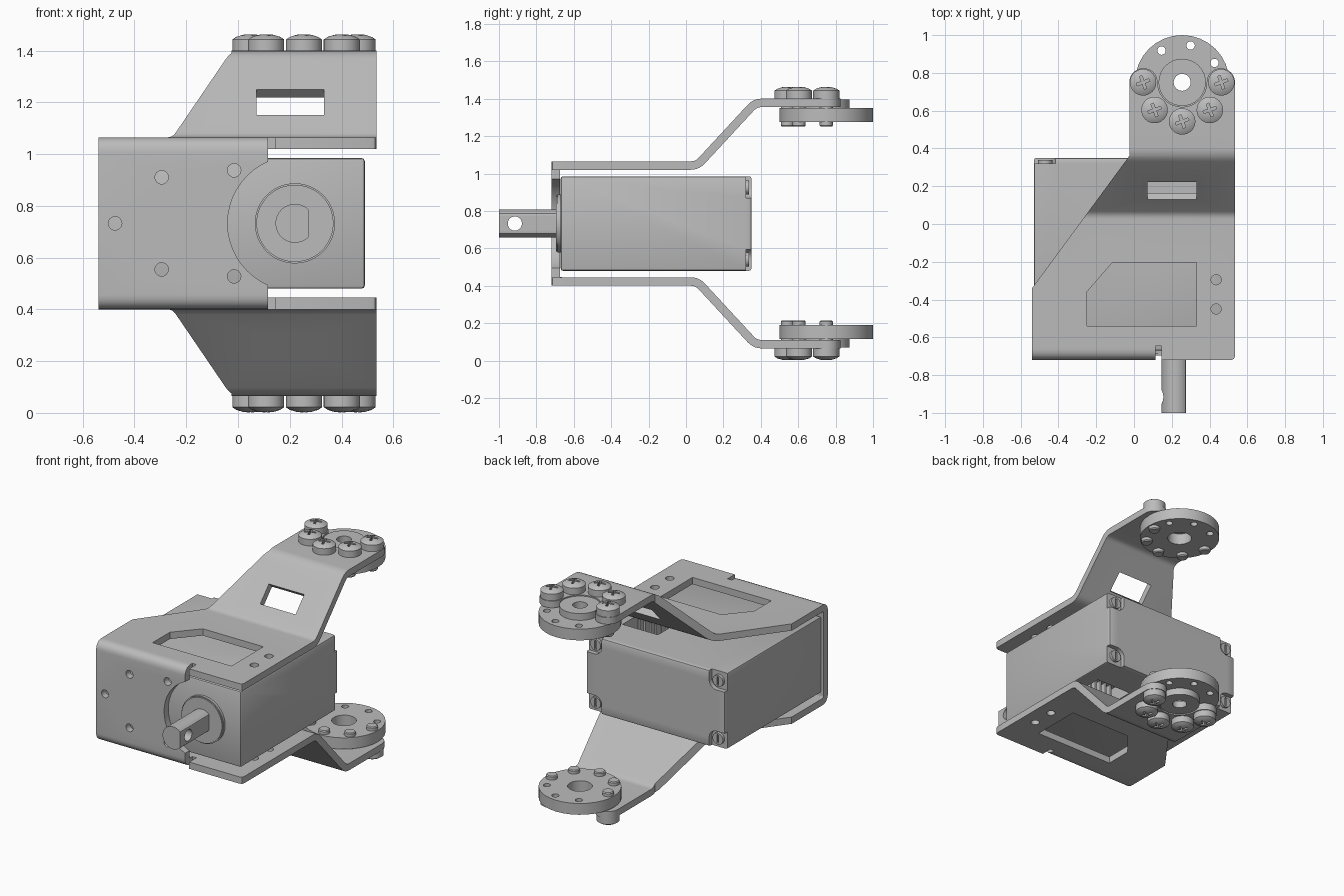
import bpy, bmesh, math
from mathutils import Vector, Matrix

if "Cube" in bpy.data.objects:
    bpy.data.objects.remove(bpy.data.objects["Cube"])

MID = 0.7325            # height of the mirror plane
HUB = (0.255, 0.75)     # centre of the pivot horns
SHAFT = (0.22, MID)     # centre of the output shaft (x, z)
THICK = 0.045           # sheet thickness
parts = []

metal = bpy.data.materials.new("grey metal")
metal.diffuse_color = (0.5, 0.5, 0.5, 1)
metal.use_nodes = True
metal.node_tree.nodes["Principled BSDF"].inputs["Base Color"].default_value = (0.5, 0.5, 0.5, 1)


def make(name, bm, keep=True):
    bmesh.ops.recalc_face_normals(bm, faces=bm.faces)
    mesh = bpy.data.meshes.new(name)
    bm.to_mesh(mesh)
    bm.free()
    mesh.materials.append(metal)
    ob = bpy.data.objects.new(name, mesh)
    bpy.context.collection.objects.link(ob)
    if keep:
        parts.append(ob)
    return ob


def prism(name, pts, axis, lo, hi, keep=True, bevel=0):
    """Extrude a flat outline along an axis."""
    place = {"x": lambda u, v, w: (w, u, v),
             "y": lambda u, v, w: (u, w, v),
             "z": lambda u, v, w: (u, v, w)}[axis]
    bm = bmesh.new()
    a = [bm.verts.new(place(u, v, lo)) for u, v in pts]
    b = [bm.verts.new(place(u, v, hi)) for u, v in pts]
    bm.faces.new(a)
    bm.faces.new(b[::-1])
    for i in range(len(pts)):
        j = (i + 1) % len(pts)
        bm.faces.new((a[i], a[j], b[j], b[i]))
    if bevel:
        bmesh.ops.bevel(bm, geom=bm.edges[:], offset=bevel, segments=2,
                        profile=0.5, affect="EDGES")
    return make(name, bm, keep)


def arc(c, r, start=0, end=360, n=48):
    count = n if abs(end - start) == 360 else n + 1
    angles = [math.radians(start + (end - start) * i / n) for i in range(count)]
    return [(c[0] + r * math.cos(t), c[1] + r * math.sin(t)) for t in angles]


def rect(u0, u1, v0, v1):
    return [(u0, v0), (u1, v0), (u1, v1), (u0, v1)]


def cut(ob, cutters, op="DIFFERENCE"):
    for c in cutters:
        mod = ob.modifiers.new("cut", "BOOLEAN")
        mod.operation, mod.solver, mod.object = op, "EXACT", c
    bpy.context.view_layer.update()
    graph = bpy.context.evaluated_depsgraph_get()
    mesh = bpy.data.meshes.new_from_object(ob.evaluated_get(graph))
    ob.modifiers.clear()
    ob.data = mesh
    for c in cutters:
        bpy.data.objects.remove(c)


def flipped(ob, name, keep=True):
    """Copy reflected in the horizontal middle plane."""
    bm = bmesh.new()
    bm.from_mesh(ob.data)
    bm.transform(Matrix.Translation((0, 0, 2 * MID)) @ Matrix.Diagonal((1, 1, -1, 1)))
    return make(name, bm, keep)


def lathe(name, profile, centre):
    """Turn an (r, z) profile about a vertical axis."""
    bm = bmesh.new()
    vs = [bm.verts.new((r, 0, z)) for r, z in profile]
    es = [bm.edges.new(p) for p in zip(vs, vs[1:])]
    bmesh.ops.spin(bm, geom=vs + es, cent=(0, 0, 0), axis=(0, 0, 1),
                   angle=math.tau, steps=32, use_merge=True)
    bmesh.ops.remove_doubles(bm, verts=bm.verts, dist=1e-5)
    bm.transform(Matrix.Translation((*centre, 0)))
    return make(name, bm)


def fillet(pts, r, n=5):
    out = [Vector(pts[0])]
    for a, b, c in zip(pts, pts[1:], pts[2:]):
        a, b, c = Vector(a), Vector(b), Vector(c)
        p, q = b + (a - b).normalized() * r, b + (c - b).normalized() * r
        for i in range(n + 1):
            t = i / n
            out.append(p * (1 - t) ** 2 + b * 2 * t * (1 - t) + q * t * t)
    return out + [Vector(pts[-1])]


def sheet(path, t):
    """Outline of a folded sheet around its centre line."""
    left, right = [], []
    for i, p in enumerate(path):
        d0 = (p - path[max(i - 1, 0)]).normalized()
        d1 = (path[min(i + 1, len(path) - 1)] - p).normalized()
        d = (d0 + d1).normalized()
        k = t / 2 / max(d.dot(d1 if d1.length else d0), 0.5)
        nrm = Vector((-d.y, d.x)) * k
        left.append(tuple(p + nrm))
        right.append(tuple(p - nrm))
    return left + right[::-1]


# Folded bracket: arm, top plate, front plate, bottom plate, arm
half = [(0.9, 1.3775), (0.37, 1.3775), (0.06, 1.0425), (-0.6975, 1.0425)]
path = fillet(half + [(y, 2 * MID - z) for y, z in half[::-1]], 0.035)
bracket = prism("bracket", sheet(path, THICK), "x", -0.54, 0.535)
outline = ([(-0.54, -0.8), (0.535, -0.8)]
           + arc((0.46, HUB[1]), 0.075, 0, 180, 16)
           + arc(HUB, 0.13, 0, -180, 24)[1:-1]
           + arc((0.05, HUB[1]), 0.075, 0, 180, 16)
           + [(-0.025, 0.36), (-0.54, -0.34)])
cut(bracket, [prism("outline", outline, "z", -0.2, 1.7, False)], "INTERSECT")

# Openings in the bracket
window = [(-0.25, -0.54), (0.33, -0.54), (0.33, -0.205), (-0.115, -0.205), (-0.25, -0.36)]
cutters = [prism("window", window, "z", -0.2, 1.7, False),
           prism("front_cut", rect(0.115, 0.6, -0.8, -0.645), "z", -0.2, 1.7, False),
           prism("boss_cut", arc(SHAFT, 0.26), "y", -0.8, -0.6, False)]
for y in (-0.295, -0.45):
    cutters.append(prism("hole", arc((0.435, y), 0.027, n=24), "z", -0.2, 1.7, False))
for x, dz in ((-0.475, 0), (-0.295, 0.178), (-0.295, -0.178), (-0.015, 0.205), (-0.015, -0.205)):
    cutters.append(prism("hole", arc((x, MID + dz), 0.026, n=24), "y", -0.8, -0.6, False))
along = Vector((0.31, 0.335)).normalized() * 0.067
across = Vector((-along.y, along.x)) * 1.5
mid = Vector((0.177, 1.2))
slot = [mid + along + across, mid - along + across, mid - along - across, mid + along - across]
arm_slot = prism("arm_slot", slot, "x", 0.072, 0.332, False)
cutters += [arm_slot, flipped(arm_slot, "arm_slot_low", False)]
cut(bracket, cutters)

# Flat tabs beside the front fold
tab = [(0.145, -0.72), (0.515, -0.72), (0.529, -0.714), (0.535, -0.7), (0.535, -0.645), (0.145, -0.645)]
upper_tab = prism("upper_tab", tab, "z", 1.02, 1.065)
flipped(upper_tab, "lower_tab")

# Motor housing with connector pockets and recessed rear corners
X0, X1, Z0, Z1 = -0.53, 0.49, 0.48, 0.985
housing = prism("housing", rect(X0, X1, Z0, Z1), "y", -0.67, 0.35, bevel=0.012)
pocket = prism("pocket", rect(0.13, 0.39, -0.07, 0.11), "z", 0.88, 1.1, False)
cutters = [pocket, flipped(pocket, "pocket_low", False)]
for x, sx in ((X0, 1), (X1, -1)):
    for z, sz in ((Z0, 1), (Z1, -1)):
        corner = [(-0.05, -0.05), (0.115, -0.05)] + arc((0.06, 0.06), 0.055, 0, 90, 10) + [(-0.05, 0.115)]
        cutters.append(prism("corner", [(x + sx * u, z + sz * v) for u, v in corner],
                             "y", 0.32, 0.5, False))
        c = (x + sx * 0.06, z + sz * 0.06)
        screw = prism("housing_screw", arc(c, 0.038, n=24), "y", 0.315, 0.338)
        cut(screw, [prism("groove", rect(c[0] - 0.007, c[0] + 0.007, c[1] - 0.028, c[1] + 0.028),
                          "y", 0.327, 0.4, False)])
cut(housing, cutters)
for i in range(6):
    x = 0.16 + i * 0.04
    rib = prism("upper_connector_rib", rect(x, x + 0.014, -0.07, -0.03), "z", 0.87, 0.97)
    flipped(rib, "lower_connector_rib")

# Output boss and flatted shaft with a cross hole
prism("shaft_collar", arc(SHAFT, 0.155), "y", -0.687, -0.66)
prism("shaft_collar_face", arc(SHAFT, 0.149), "y", -0.695, -0.68)
round_shaft = [(min(x, SHAFT[0] + 0.055), z) for x, z in arc(SHAFT, 0.075)]
shaft = prism("output_shaft", round_shaft, "y", -1.0, -0.67)
cut(shaft, [prism("cross_hole", arc((-0.915, MID), 0.038, n=32), "x", 0, 0.5, False)])

# Pivot horn with raised hub, repeated below
horn = lathe("upper_horn", [(0.075, 1.275), (0.25, 1.275), (0.25, 1.35), (0.125, 1.35), (0.125, 1.395),
                            (0.045, 1.395), (0.045, 1.35), (0.075, 1.35), (0.075, 1.275)], HUB)
cut(horn, [prism("hole", arc(p, 0.022, n=20), "z", 1.2, 1.5, False)
           for p in arc(HUB, 0.2, 31, 123, 2)])
flipped(horn, "lower_horn")

# Cross-head screws around each horn
for x, y in arc(HUB, 0.207, 180, 360, 4):
    screw = lathe("upper_horn_screw", [(0, 1.25), (0.03, 1.25), (0.035, 1.256), (0.035, 1.4), (0.07, 1.4),
                                       (0.07, 1.443), (0.055, 1.453), (0.03, 1.461), (0, 1.464)], (x, y))
    arm, w, turn = 0.036, 0.007, Matrix.Rotation(0.35, 2)
    cross = [(-w, -arm), (w, -arm), (w, -w), (arm, -w), (arm, w), (w, w),
             (w, arm), (-w, arm), (-w, w), (-arm, w), (-arm, -w), (-w, -w)]
    cross = [turn @ Vector(p) + Vector((x, y)) for p in cross]
    cut(screw, [prism("cross", cross, "z", 1.435, 1.6, False)])
    flipped(screw, "lower_horn_screw")

# Smooth round surfaces, keep edges crisp
bpy.ops.object.select_all(action="DESELECT")
for ob in parts:
    ob.select_set(True)
bpy.context.view_layer.objects.active = bracket
bpy.ops.object.shade_smooth_by_angle(angle=math.radians(30))
